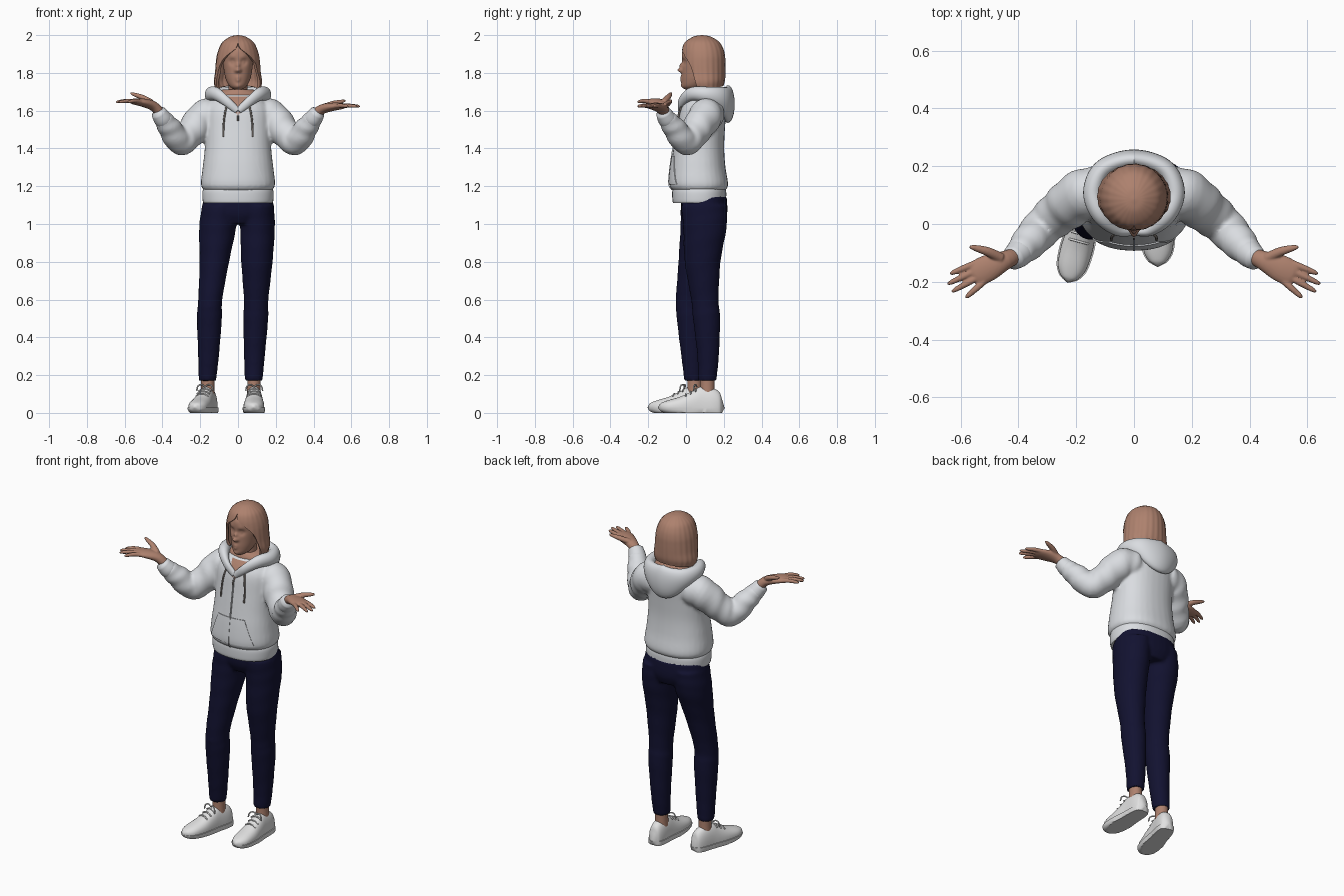
import bpy, bmesh, math
from mathutils import Vector
from mathutils.bvhtree import BVHTree

if "Cube" in bpy.data.objects:
    bpy.data.objects.remove(bpy.data.objects["Cube"], do_unlink=True)


def material(name, rgb):
    mat = bpy.data.materials.new(name)
    mat.use_nodes = True
    mat.diffuse_color = (*rgb, 1)
    bsdf = next(n for n in mat.node_tree.nodes if n.type == "BSDF_PRINCIPLED")
    bsdf.inputs["Base Color"].default_value = (*rgb, 1)
    return mat


SKIN = material("warm tan", (.42, .22, .155))
CLOTH = material("pale grey cloth", (.70, .72, .75))
NAVY = material("dark navy", (.006, .006, .03))
WHITE = material("shoe white", (.75, .75, .75))
GREY = material("cord grey", (.25, .22, .20))


def sample(points, sub):
    """Smooth curve through stations of (x, y, z, width radius, depth radius)."""
    pts = [Vector(p) for p in points]
    ext = [pts[0] * 2 - pts[1]] + pts + [pts[-1] * 2 - pts[-2]]
    out = []
    for a, b, c, d in zip(ext, ext[1:], ext[2:], ext[3:]):
        for k in range(sub):
            t = k / sub
            out.append(b + (c - a) * (t / 2) + (a * 2 - b * 5 + c * 4 - d) * (t * t / 2)
                       + (b * 3 - a - c * 3 + d) * (t ** 3 / 2))
    return out + [pts[-1]]


def loft(bm, points, n=32, sub=4, flat=False, power=1, ripple=0):
    """Skin rings along the stations; flat keeps every ring horizontal."""
    st = sample(points, sub)
    cen = [Vector(s[:3]) for s in st]
    rings = []
    for i, s in enumerate(st):
        side, up = Vector((1, 0, 0)), Vector((0, 1, 0))
        tan = (cen[min(i + 1, len(st) - 1)] - cen[max(i - 1, 0)]).normalized()
        if not flat:
            side = tan.cross(Vector((0, 0, 1))).normalized()
            up = side.cross(tan)
        ring = []
        for k in range(n):
            a = math.tau * k / n
            c, q = math.cos(a), math.sin(a)
            c = math.copysign(abs(c) ** power, c)
            q = math.copysign(abs(q) ** power, q)
            r = 1 + ripple * math.sin(i * 1.3 + 2 * math.sin(a))
            ring.append(bm.verts.new(cen[i] + (side * c * s[3] + up * q * s[4]) * r))
        rings.append(ring)
    for a, b in zip(rings, rings[1:]):
        for k in range(n):
            bm.faces.new((a[k], a[(k + 1) % n], b[(k + 1) % n], b[k]))
    for ring, i, j in ((rings[0], 0, 1), (rings[-1], -1, -2)):
        tip = Vector() if flat else (cen[i] - cen[j]).normalized() * min(st[i][3:]) * .6
        pole = bm.verts.new(cen[i] + tip)
        for k in range(n):
            bm.faces.new((ring[k], ring[(k + 1) % n], pole))


def finish(name, bm, mat, voxel=0, thick=0, angle=50):
    bmesh.ops.recalc_face_normals(bm, faces=bm.faces)
    mesh = bpy.data.meshes.new(name)
    bm.to_mesh(mesh)
    bm.free()
    mesh.materials.append(mat)
    obj = bpy.data.objects.new(name, mesh)
    bpy.context.collection.objects.link(obj)
    if voxel:
        rem = obj.modifiers.new("fuse", "REMESH")
        rem.mode, rem.voxel_size = "VOXEL", voxel
        smo = obj.modifiers.new("soften", "SMOOTH")
        smo.factor, smo.iterations = .5, 4
    if thick:
        sol = obj.modifiers.new("thickness", "SOLIDIFY")
        sol.thickness, sol.offset = thick, -1
    if voxel or thick:
        dg = bpy.context.evaluated_depsgraph_get()
        baked = bpy.data.meshes.new_from_object(obj.evaluated_get(dg))
        obj.modifiers.clear()
        obj.data = baked
    obj.data.shade_smooth()
    obj.data.set_sharp_from_angle(angle=math.radians(angle))
    return obj


def part(name, points, mat, **kw):
    bm = bmesh.new()
    loft(bm, points, **kw)
    return finish(name, bm, mat)


def flip(points, s):
    return [(p[0] * s, *p[1:]) for p in points]


# Hoodie body and sleeves, fused into one garment
ARM = [(.10, .12, 1.585, .085, .085), (.18, .10, 1.565, .088, .09), (.245, .05, 1.49, .08, .08),
       (.305, 0, 1.437, .07, .072), (.36, -.06, 1.505, .062, .062), (.40, -.103, 1.56, .048, .048)]
bm = bmesh.new()
loft(bm, [(0, .07, 1.17, .17, .13), (0, .068, 1.205, .196, .155), (0, .064, 1.3, .187, .145),
          (0, .068, 1.4, .176, .134), (0, .078, 1.5, .174, .128), (0, .09, 1.6, .172, .123),
          (0, .1, 1.65, .145, .108), (0, .11, 1.69, .1, .08)], flat=True, power=.88)
for s in (-1, 1):
    loft(bm, flip(ARM, s), ripple=.035, sub=6)
hoodie = finish("hoodie", bm, CLOTH, voxel=.009)
part("hoodie_hem", [(0, .07, 1.11, .182, .138), (0, .07, 1.125, .187, .142),
                    (0, .07, 1.17, .188, .143), (0, .07, 1.195, .18, .138)],
     CLOTH, flat=True, power=.88, n=48)

# Hood folded down around the neck, with the bare neck inside it
HALF = [(.004, -.03, 1.60, .012, .018), (.06, -.022, 1.648, .018, .025), (.115, .03, 1.688, .03, .035),
        (.142, .11, 1.685, .034, .042), (.105, .19, 1.665, .035, .062), (0, .222, 1.635, .036, .1)]
part("hood", HALF + flip(HALF[-2::-1], -1), CLOTH, sub=8, n=24)
part("neck", [(0, .1, 1.6, .07, .06), (0, .095, 1.68, .052, .055), (0, .09, 1.8, .048, .05)],
     SKIN, flat=True)
part("nape", [(0, .12, 1.66, .13, .1), (0, .125, 1.69, .125, .1), (0, .12, 1.712, .08, .085)],
     SKIN, flat=True)

# Surface details laid on the front of the hoodie
tree = BVHTree.FromPolygons([v.co for v in hoodie.data.vertices],
                            [p.vertices for p in hoodie.data.polygons])


def front(x, z, lift):
    hit = tree.ray_cast(Vector((x, -1, z)), Vector((0, 1, 0)))[0]
    return Vector((x, (hit.y if hit else 0) - lift, z))


def plate(name, low, high, w_low, w_high, mat, lift, cols=16, rows=16):
    bm = bmesh.new()
    grid = []
    for j in range(rows + 1):
        t = j / rows
        w = w_low + (w_high - w_low) * t
        grid.append([bm.verts.new(front(w * (2 * i / cols - 1), low + (high - low) * t, lift))
                     for i in range(cols + 1)])
    for a, b in zip(grid, grid[1:]):
        for i in range(cols):
            bm.faces.new((a[i], a[i + 1], b[i + 1], b[i]))
    return finish(name, bm, mat, thick=.007)


plate("front_pocket", 1.21, 1.36, .145, .088, CLOTH, .005)
plate("zip", 1.12, 1.6, .003, .003, CLOTH, .007, cols=1, rows=32)
plate("open_neckline", 1.575, 1.675, .003, .05, SKIN, .003)
part("zip_pull", [(*front(0, z, .008), .004, .004) for z in (1.545, 1.56, 1.575)], GREY, n=8, flat=True)
for s, side in ((-1, "right"), (1, "left")):
    cord = [(*front(s * x, z, .008), .005, .005)
            for x, z in ((.058, 1.635), (.07, 1.58), (.077, 1.52), (.078, 1.46))]
    part(side + "_drawstring", cord, GREY, n=10, flat=True)

# Cuffs and open hands, palms up
PALM = [(.40, -.105, 1.572, .027, .027), (.445, -.125, 1.622, .033, .026), (.50, -.15, 1.642, .046, .022),
        (.545, -.172, 1.648, .045, .017), (.56, -.18, 1.648, .034, .011)]
THUMB = [(.46, -.118, 1.645, .018, .016), (.505, -.096, 1.67, .016, .014),
         (.55, -.083, 1.686, .011, .01), (.568, -.079, 1.693, .006, .006)]
TIPS = [(.636, -.172), (.645, -.208), (.63, -.234), (.582, -.255)]
for s, side, rise in ((-1, "right", 1), (1, "left", .65)):
    part(side + "_cuff", flip([(.385, -.087, 1.54, .046, .046), (.40, -.103, 1.56, .048, .048),
                               (.422, -.121, 1.592, .04, .04)], s), CLOTH)
    pose = lambda pts: [(p[0] * s, p[1], 1.58 + (p[2] - 1.58) * rise, *p[3:]) for p in pts]
    bm = bmesh.new()
    loft(bm, pose(PALM), n=24)
    loft(bm, pose(THUMB), n=16)
    for i, (x, y) in enumerate(TIPS):
        k = (i - 1.5) * .023
        root = Vector((.535 - k * .45, -.168 - k * .9))
        tip = Vector((x, y))
        stations = []
        for t, z, r in ((0, 1.648, .012), (.4, 1.652, .0115), (.85, 1.648, .009), (1, 1.645, .005)):
            p = root.lerp(tip, t)
            stations.append((p.x, p.y, z, r, r))
        loft(bm, pose(stations), n=14)
    finish(side + "_hand", bm, SKIN, voxel=.004)

# Head, with sculpted eye sockets, nose, lips and chin
bm = bmesh.new()
loft(bm, [(0, .03, 1.712, .02, .03), (0, .04, 1.73, .045, .058), (0, .06, 1.765, .064, .082),
          (0, .068, 1.81, .074, .089), (0, .072, 1.86, .08, .093), (0, .076, 1.92, .08, .094),
          (0, .08, 1.965, .05, .06), (0, .08, 1.98, .02, .025)], flat=True, n=96, sub=8)
FORMS = [(0, 1.815, .013, .024), (0, 1.84, .01, .014), (.03, 1.858, .017, -.013), (.03, 1.857, .008, .006),
         (.012, 1.811, .008, .006), (.03, 1.882, .016, .004), (0, 1.775, .014, .007),
         (0, 1.768, .004, -.004), (0, 1.76, .011, .006), (0, 1.727, .018, .008)]
for v in bm.verts:
    if v.co.y < .05:
        x, z = v.co.x, v.co.z
        for fx, fz, r, push in FORMS:
            v.co.y -= push * math.exp(-((abs(x) - fx) ** 2 + (z - fz) ** 2) / (r * r))
finish("head", bm, SKIN, angle=80)

# Bobbed hair: a shell parted at the front, opening wider lower down
bm = bmesh.new()
shape = [(0, .085, 2.0, .004, .004, 0), (0, .085, 1.992, .04, .045, 0), (0, .086, 1.965, .08, .088, 0),
         (0, .088, 1.93, .1, .108, 7), (0, .09, 1.89, .112, .116, 33), (0, .09, 1.85, .117, .118, 52),
         (0, .092, 1.8, .121, .116, 61), (0, .095, 1.75, .127, .111, 66), (0, .1, 1.71, .118, .098, 68)]
N = 96
rows = []
for x, y, z, rx, ry, gap in sample(shape, 5):
    gap = math.radians(max(gap, 0))
    row = []
    for k in range(N + 1):
        a = gap + (math.tau - 2 * gap) * k / N
        r = 1 + .008 * math.sin(a * 23)
        lift = .02 * max(0, -math.cos(a)) * max(0, (1.8 - z) / .09)
        row.append(bm.verts.new((math.sin(a) * rx * r, y - math.cos(a) * ry * r, z + lift)))
    rows.append(row)
for a, b in zip(rows, rows[1:]):
    for k in range(N):
        bm.faces.new((a[k], b[k], b[k + 1], a[k + 1]))
bm.faces.new(rows[0])
bmesh.ops.remove_doubles(bm, verts=bm.verts, dist=.00005)
finish("hair", bm, SKIN, thick=.014, angle=60)

# Trousers: hips and two legs fused
RIGHT_LEG = [(-.095, .092, 1.1, .095, .12), (-.108, .085, .98, .098, .115), (-.125, .05, .8, .078, .09),
             (-.147, .018, .6, .064, .072), (-.151, .022, .5, .066, .071), (-.156, .032, .3, .055, .057),
             (-.162, .04, .17, .046, .049)]
LEFT_LEG = [(.095, .095, 1.1, .095, .122), (.103, .1, .98, .092, .115), (.1, .088, .8, .083, .095),
            (.096, .1, .6, .065, .073), (.094, .109, .5, .066, .072), (.087, .117, .3, .055, .057),
            (.083, .112, .17, .047, .049)]
bm = bmesh.new()
loft(bm, [(0, .095, 1.15, .18, .12), (0, .097, 1.06, .186, .122), (0, .1, 1.0, .11, .1)],
     flat=True, power=.9)
loft(bm, RIGHT_LEG, flat=True, sub=8, ripple=.008)
loft(bm, LEFT_LEG, flat=True, sub=8, ripple=.008)
finish("trousers", bm, NAVY, voxel=.009)

# Ankles and laced shoes; stations run heel to toe as (place, half width, top)
SHOE = [(0, .022, .075), (.04, .036, .11), (.15, .044, .132), (.33, .046, .14), (.46, .05, .118),
        (.65, .055, .088), (.85, .05, .068), (.96, .032, .055), (1, .014, .045)]
for side, ankle, heel, toe in (("right", (-.16, .045), (-.14, .125), (-.228, -.195)),
                               ("left", (.084, .113), (.088, .19), (.082, -.14))):
    heel, toe = Vector((*heel, .03)), Vector((*toe, .03))
    part(side + "_ankle", [(*ankle, .08, .037, .04), (*ankle, .14, .035, .038), (*ankle, .2, .035, .038)],
         SKIN, flat=True)
    for piece, grow, low, high in (("shoe", 0, .02, 1), ("sole", .005, 0, .028)):
        bm = bmesh.new()
        loft(bm, [(*heel.lerp(toe, t), w + grow, h - .03) for t, w, h in SHOE], power=.85)
        for v in bm.verts:
            v.co.z = min(max(v.co.z, low), high)
        finish(side + "_" + piece, bm, WHITE, angle=40)
    across = (toe - heel).cross(Vector((0, 0, 1))).normalized()
    bm = bmesh.new()
    for t, h in ((.42, .128), (.5, .115), (.58, .102)):
        mid = heel.lerp(toe, t)
        mid.z = h
        loft(bm, [(*(mid + across * k + Vector((0, 0, -k * k * 12))), .004, .004)
                  for k in (-.034, -.015, .015, .034)], n=8)
    bow = heel.lerp(toe, .4)
    bow.z = .138
    for s in (-1, 1):
        loft(bm, [(*(bow + across * s * k + Vector((0, -k * .4, z))), .004, .004)
                  for k, z in ((0, 0), (.02, .012), (.038, .004), (.045, -.02))], n=8)
    finish(side + "_laces", bm, WHITE)
